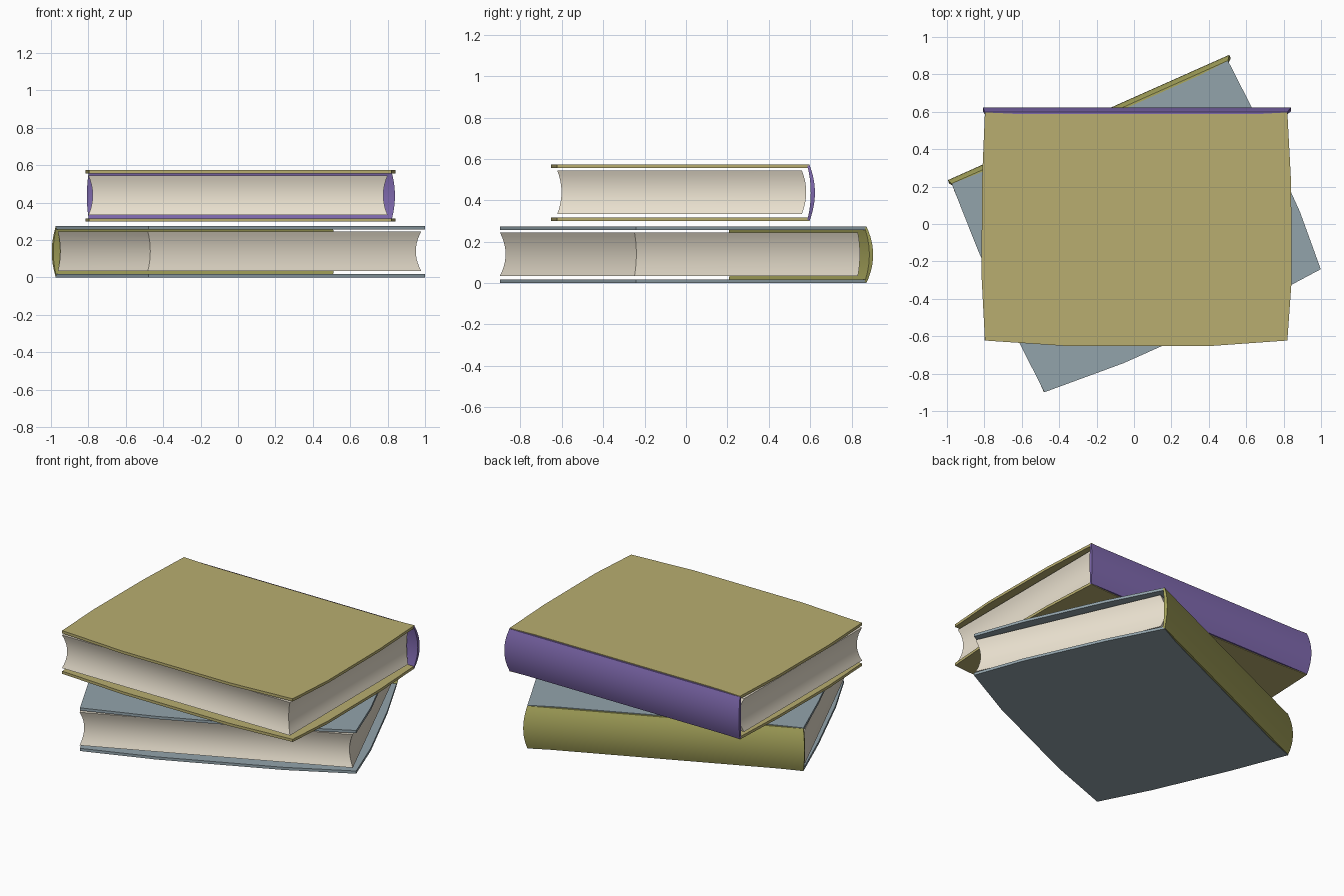
import bpy, math
from mathutils import Matrix

if "Cube" in bpy.data.objects:
    bpy.data.objects.remove(bpy.data.objects["Cube"])


def material(name, rgb):
    m = bpy.data.materials.new(name)
    m.diffuse_color = (*rgb, 1)
    m.use_nodes = True
    m.node_tree.nodes["Principled BSDF"].inputs["Base Color"].default_value = m.diffuse_color
    return m


CREAM = material("cream", (0.84, 0.77, 0.64))
KHAKI = material("khaki", (0.48, 0.42, 0.16))
PURPLE = material("purple", (0.21, 0.14, 0.42))
BLUE = material("blue_grey", (0.29, 0.37, 0.41))
OLIVE = material("olive", (0.40, 0.39, 0.11))


def loft(name, rings, mat, matrix):
    """Closed solid skinned through equal-length rings of points."""
    n = len(rings[0])
    verts = [p for r in rings for p in r]
    faces = [tuple(reversed(range(n))),
             tuple(range(len(verts) - n, len(verts)))]
    for k in range(len(rings) - 1):
        for i in range(n):
            j = (i + 1) % n
            faces.append((k * n + i, k * n + j, (k + 1) * n + j, (k + 1) * n + i))
    me = bpy.data.meshes.new(name)
    me.from_pydata(verts, [], faces)
    me.materials.append(mat)
    ob = bpy.data.objects.new(name, me)
    bpy.context.collection.objects.link(ob)
    ob.matrix_world = matrix
    bpy.context.view_layer.objects.active = ob
    ob.select_set(True)
    bpy.ops.object.shade_smooth_by_angle(angle=math.radians(30))
    ob.select_set(False)


H = 0.274       # book thickness
BOARD = 0.017   # cover thickness
# Cover outline, slightly bowed along its edges
OUTLINE = [(-0.797, -0.623), (-0.35, -0.653), (0.40, -0.653), (0.82, -0.623),
           (0.843, -0.30), (0.84, 0.22), (0.82, 0.597), (0.65, 0.587),
           (-0.60, 0.587), (-0.797, 0.597), (-0.813, 0.22), (-0.815, -0.28)]


def book(prefix, cover_mat, spine_mat, matrix):
    # Two cover boards
    for part, z in (("bottom_cover", 0), ("top_cover", H - BOARD)):
        rings = [[(x, y, h) for x, y in OUTLINE] for h in (z, z + BOARD)]
        loft(f"{prefix}_{part}", rings, cover_mat, matrix)

    # Page block: hollow fore-edge and ends, rounded back
    rings = []
    for k in range(11):
        s = k / 10
        t = 1 - (2 * s - 1) ** 2
        x, y0, y1 = 0.80 - 0.023 * t, -0.622 + 0.02 * t, 0.56 + 0.021 * t
        z = 0.035 + 0.210 * s
        rings.append([(-x, y0, z), (x, y0, z), (x, y1, z), (-x, y1, z)])
    loft(f"{prefix}_pages", rings, CREAM, matrix)

    # Rounded spine strip, longest at mid height
    rings = []
    for k in range(13):
        s = k / 12
        t = 1 - (2 * s - 1) ** 2
        x0, x1 = -0.797 - 0.011 * t, 0.82 + 0.019 * t
        yi, yo = 0.586 + 0.017 * t, 0.598 + 0.025 * t
        z = 0.004 + (H - 0.008) * s
        rings.append([(x0, yi, z), (x1, yi, z), (x1, yo, z), (x0, yo, z)])
    loft(f"{prefix}_spine", rings, spine_mat, matrix)


# Lower book turned, upper book square on
book("lower_book", BLUE, OLIVE,
     Matrix.Translation((-0.004, -0.006, 0)) @ Matrix.Rotation(math.radians(24), 4, 'Z'))
book("upper_book", KHAKI, PURPLE, Matrix.Translation((0, 0, 0.299)))
